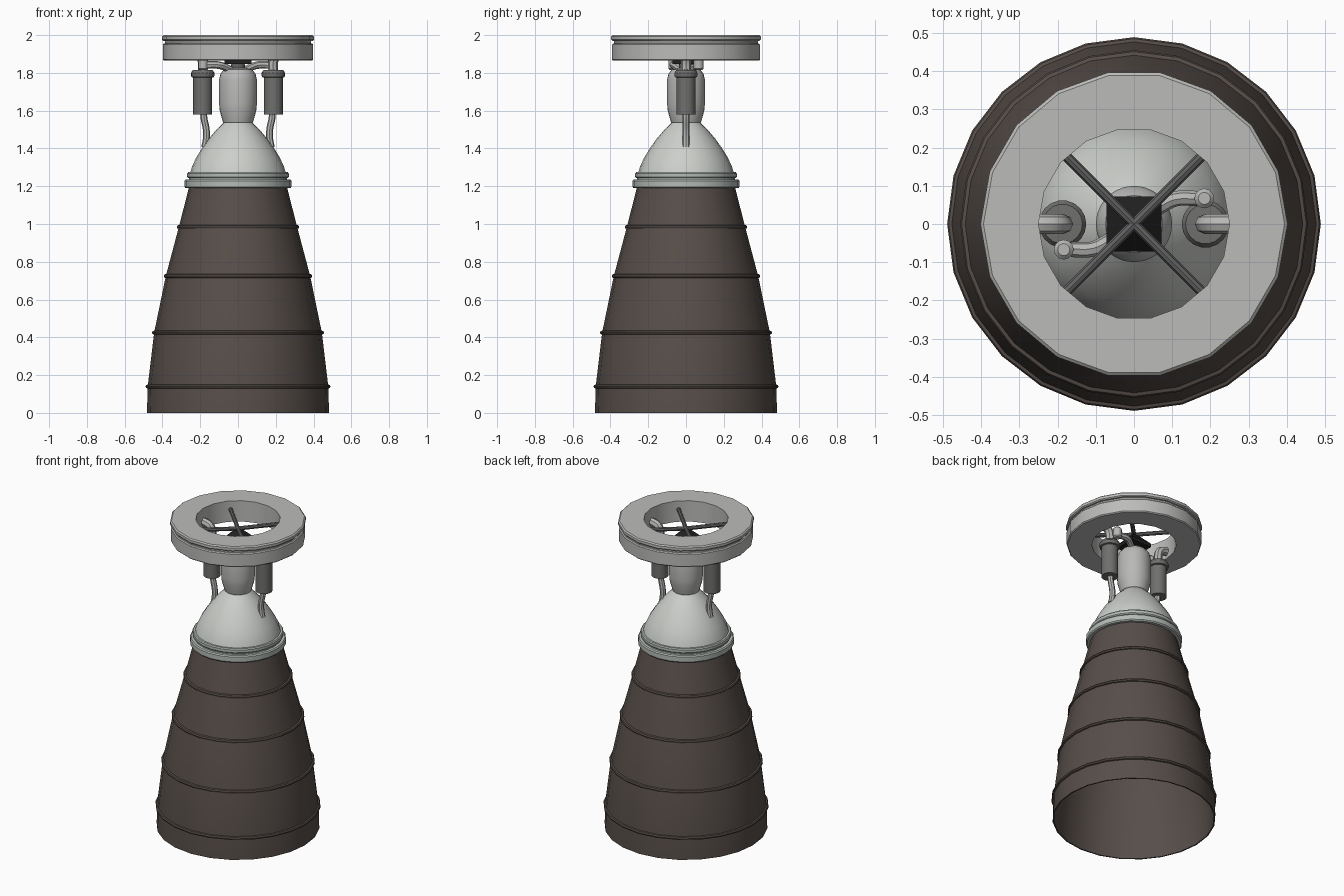
import bpy, bmesh, math
from mathutils import Vector

cube = bpy.data.objects.get("Cube")
if cube:
    bpy.data.objects.remove(cube, do_unlink=True)


def material(name, r, g, b):
    m = bpy.data.materials.new(name)
    m.use_nodes = True
    m.diffuse_color = (r, g, b, 1)
    m.node_tree.nodes["Principled BSDF"].inputs["Base Color"].default_value = (r, g, b, 1)
    return m


BROWN = material("nozzle brown", 0.095, 0.076, 0.067)
PALE = material("pale dome grey", 0.60, 0.62, 0.59)
COLLAR = material("collar grey green", 0.46, 0.50, 0.47)
RING = material("ring grey", 0.50, 0.50, 0.49)
PIPE = material("pipe grey", 0.48, 0.48, 0.47)
PUMP = material("pump grey", 0.16, 0.16, 0.155)
STRUT = material("strut grey", 0.12, 0.12, 0.12)
BLACK = material("mount black", 0.015, 0.015, 0.015)


def finish(ob, mat, smooth=True):
    ob.data.materials.clear()
    ob.data.materials.append(mat)
    bpy.ops.object.select_all(action='DESELECT')
    ob.select_set(True)
    bpy.context.view_layer.objects.active = ob
    if smooth:
        bpy.ops.object.shade_smooth_by_angle(angle=math.radians(32))
    return ob


def lathe(name, profile, mat, sides=24, closed=False, centre=(0, 0)):
    """Revolve (radius, height) points around a vertical axis."""
    bm = bmesh.new()
    pts = [bm.verts.new((r, 0, z)) for r, z in profile]
    pairs = list(zip(pts, pts[1:]))
    if closed:
        pairs.append((pts[-1], pts[0]))
    edges = [bm.edges.new(p) for p in pairs]
    bmesh.ops.spin(bm, geom=pts + edges, cent=(0, 0, 0), axis=(0, 0, 1),
                   angle=math.tau, steps=sides, use_duplicate=False)
    bmesh.ops.remove_doubles(bm, verts=bm.verts[:], dist=0.0003)
    bmesh.ops.recalc_face_normals(bm, faces=bm.faces[:])
    me = bpy.data.meshes.new(name)
    bm.to_mesh(me)
    bm.free()
    ob = bpy.data.objects.new(name, me)
    ob.location = (*centre, 0)
    bpy.context.collection.objects.link(ob)
    return finish(ob, mat)


def tube(name, points, radius, mat):
    """Round pipe through the points."""
    cu = bpy.data.curves.new(name, 'CURVE')
    cu.dimensions = '3D'
    cu.bevel_depth = radius
    cu.bevel_resolution = 2
    cu.resolution_u = 5
    cu.use_fill_caps = True
    sp = cu.splines.new('BEZIER')
    sp.bezier_points.add(len(points) - 1)
    for bp, p in zip(sp.bezier_points, points):
        bp.co = p
        bp.handle_left_type = bp.handle_right_type = 'AUTO'
    ob = bpy.data.objects.new(name, cu)
    bpy.context.collection.objects.link(ob)
    bpy.ops.object.select_all(action='DESELECT')
    ob.select_set(True)
    bpy.context.view_layer.objects.active = ob
    bpy.ops.object.convert(target='MESH')
    return finish(bpy.context.view_layer.objects.active, mat)


# Nozzle bell: thin open shell
wall = [(0.482, 0), (0.478, 0.14), (0.444, 0.425), (0.382, 0.725), (0.313, 0.985), (0.258, 1.2)]
inner = [(r - 0.008, z) for r, z in reversed(wall)]
lathe("nozzle_bell", wall + inner, BROWN, closed=True)

# Stiffening bands around the bell
for i, (r, z) in enumerate(wall[1:-1]):
    lathe(f"nozzle_band_{i + 1}",
          [(r - 0.004, z - 0.012), (r + 0.009, z - 0.008), (r + 0.011, z),
           (r + 0.007, z + 0.008), (r - 0.006, z + 0.012)], BROWN, closed=True)

# Collar between bell and dome
lathe("collar_lower", [(0.25, 1.19), (0.278, 1.19), (0.284, 1.197), (0.284, 1.228),
                       (0.278, 1.235), (0.25, 1.235)], COLLAR, closed=True)
lathe("collar_neck", [(0.262, 1.23), (0.256, 1.25)], COLLAR)
lathe("collar_upper", [(0.245, 1.243), (0.264, 1.243), (0.269, 1.25), (0.269, 1.267),
                       (0.264, 1.274), (0.245, 1.274)], COLLAR, closed=True)

# Dome and combustion chamber
lathe("dome", [(0.253, 1.27), (0.243, 1.305), (0.222, 1.35), (0.192, 1.4), (0.156, 1.45),
               (0.114, 1.5), (0.075, 1.537)], PALE)
lathe("chamber", [(0.072, 1.533), (0.08, 1.54), (0.098, 1.605), (0.1, 1.64), (0.1, 1.765),
                  (0.093, 1.795), (0.075, 1.818), (0.045, 1.825), (0, 1.825)], PIPE)

# Top thrust ring: grooved body with a bevelled rim
lathe("top_ring", [(0.25, 1.865), (0.392, 1.865), (0.398, 1.871), (0.398, 1.95), (0.392, 1.956),
                   (0.386, 1.957), (0.386, 1.969), (0.396, 1.97), (0.402, 1.976), (0.402, 1.993),
                   (0.394, 2.0), (0.25, 2.0)], RING, sides=18, closed=True)

# Gimbal mount: square plate, pyramid and short neck
def square_block(name, low, high, z0, z1):
    bpy.ops.mesh.primitive_cone_add(vertices=4, radius1=low * math.sqrt(2), radius2=high * math.sqrt(2),
                                    depth=z1 - z0, location=(0, 0, (z0 + z1) / 2),
                                    rotation=(0, 0, math.pi / 4))
    ob = bpy.context.object
    ob.name = name
    finish(ob, BLACK, smooth=False)


square_block("mount_plate", 0.072, 0.072, 1.847, 1.868)
square_block("mount_pyramid", 0.072, 0.012, 1.868, 1.935)
lathe("mount_neck", [(0.04, 1.815), (0.035, 1.85)], STRUT, sides=16)

# Crossed struts inside the ring
for i in range(4):
    a = math.radians(45 + 90 * i)
    out = Vector((math.cos(a), math.sin(a), 0))
    tube(f"strut_{i + 1}", [Vector((0, 0, 1.935)), out * 0.258 + Vector((0, 0, 1.945))], 0.013, STRUT)

# Pumps and plumbing, turned half a circle for the other side
for side, s in (("left", 1), ("right", -1)):
    def turned(points):
        return [(s * x, s * y, z) for x, y, z in points]

    lathe(f"{side}_pump", [(0, 1.58), (0.05, 1.58), (0.05, 1.775), (0.06, 1.778), (0.062, 1.785),
                           (0.062, 1.8), (0.052, 1.815), (0, 1.818)], PUMP, sides=18,
          centre=(s * 0.187, 0))
    tube(f"{side}_inlet_pipe", turned([(0.187, 0, 1.8), (0.187, 0, 1.86), (0.2, 0, 1.895),
                                       (0.232, 0, 1.91), (0.262, 0, 1.91)]), 0.026, PIPE)
    tube(f"{side}_outlet_pipe", turned([(0.182, 0, 1.6), (0.18, 0, 1.56), (0.168, 0, 1.5),
                                        (0.168, 0, 1.45), (0.177, 0, 1.405)]), 0.018, PIPE)
    tube(f"{side}_feed_pipe", turned([(0.03, 0.02, 1.81), (0.075, 0.05, 1.833), (0.11, 0.066, 1.842),
                                      (0.165, 0.067, 1.842)]), 0.02, PIPE)
    lathe(f"{side}_feed_riser", [(0, 1.815), (0.018, 1.815), (0.026, 1.822), (0.026, 1.875),
                                 (0.016, 1.885), (0, 1.885)], PIPE, sides=12,
          centre=(s * 0.184, s * 0.067))
